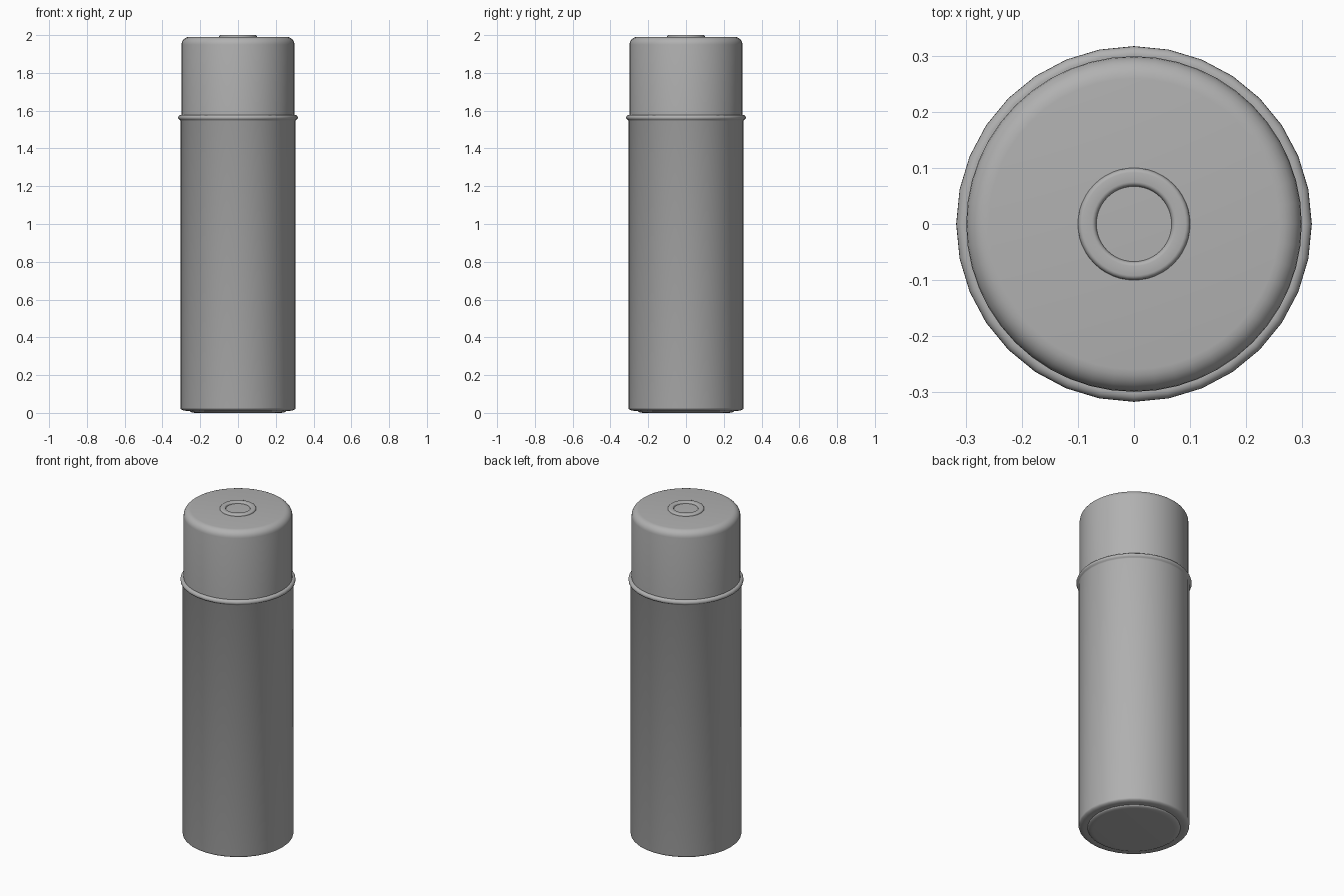
import bpy, bmesh, math

if "Cube" in bpy.data.objects:
    bpy.data.objects.remove(bpy.data.objects["Cube"])

# Shared darker grey paint
GREY = bpy.data.materials.new("dark_grey")
GREY.diffuse_color = (0.44, 0.44, 0.44, 1)
GREY.use_nodes = True
GREY.node_tree.nodes["Principled BSDF"].inputs["Base Color"].default_value = GREY.diffuse_color


def lathe(name, profile, closed=False, sides=32, angle=50):
    """Revolve (radius, z) points around z; radius 0 becomes a pole."""
    bm = bmesh.new()
    rings = []
    for r, z in profile:
        if r == 0:
            rings.append([bm.verts.new((0, 0, z))] * sides)
        else:
            rings.append([bm.verts.new((r * math.cos(2 * math.pi * i / sides),
                                        r * math.sin(2 * math.pi * i / sides), z))
                          for i in range(sides)])
    pairs = list(zip(rings, rings[1:]))
    if closed:
        pairs.append((rings[-1], rings[0]))
    for a, b in pairs:
        for i in range(sides):
            j = (i + 1) % sides
            bm.faces.new(dict.fromkeys((a[i], a[j], b[j], b[i])))
    bmesh.ops.recalc_face_normals(bm, faces=bm.faces)
    mesh = bpy.data.meshes.new(name)
    bm.to_mesh(mesh)
    bm.free()
    mesh.materials.append(GREY)
    obj = bpy.data.objects.new(name, mesh)
    bpy.context.collection.objects.link(obj)
    bpy.context.view_layer.objects.active = obj
    obj.select_set(True)
    bpy.ops.object.shade_smooth_by_angle(angle=math.radians(angle))
    obj.select_set(False)
    return obj


def arc(cr, cz, rr, rz, a0, a1, n):
    """Elliptical arc of profile points, angles in degrees."""
    return [(cr + rr * math.cos(math.radians(a0 + (a1 - a0) * k / n)),
             cz + rz * math.sin(math.radians(a0 + (a1 - a0) * k / n)))
            for k in range(n + 1)]


# Can body: softened lower edge, flared rolled rim at the top
lathe("can_body", [(0, 0.011), (0.25, 0.011)]
      + arc(0.275, 0.027, 0.03, 0.016, -90, 0, 5)
      + [(0.305, 1.546), (0.308, 1.551)]
      + arc(0.302, 1.563, 0.015, 0.015, -30, 90, 5)
      + [(0.285, 1.575), (0, 1.575)])

# Shallow base plate with rounded edge under the can
lathe("base_plate", [(0, 0.014), (0.256, 0.014)]
      + arc(0.222, 0.012, 0.034, 0.012, 0, -90, 5) + [(0, 0)])

# Cap with rounded top edge
lathe("cap", [(0, 1.56), (0.299, 1.56)]
      + arc(0.259, 1.95, 0.04, 0.04, 0, 90, 6) + [(0, 1.99)], sides=48)

# Small raised ring on top of the cap, flat with softened edges
lathe("top_ring", [(0.067, 1.98), (0.1, 1.98)]
      + arc(0.092, 1.99, 0.008, 0.01, 0, 90, 4)
      + arc(0.075, 1.99, 0.008, 0.01, 90, 180, 4), closed=True, sides=48)
